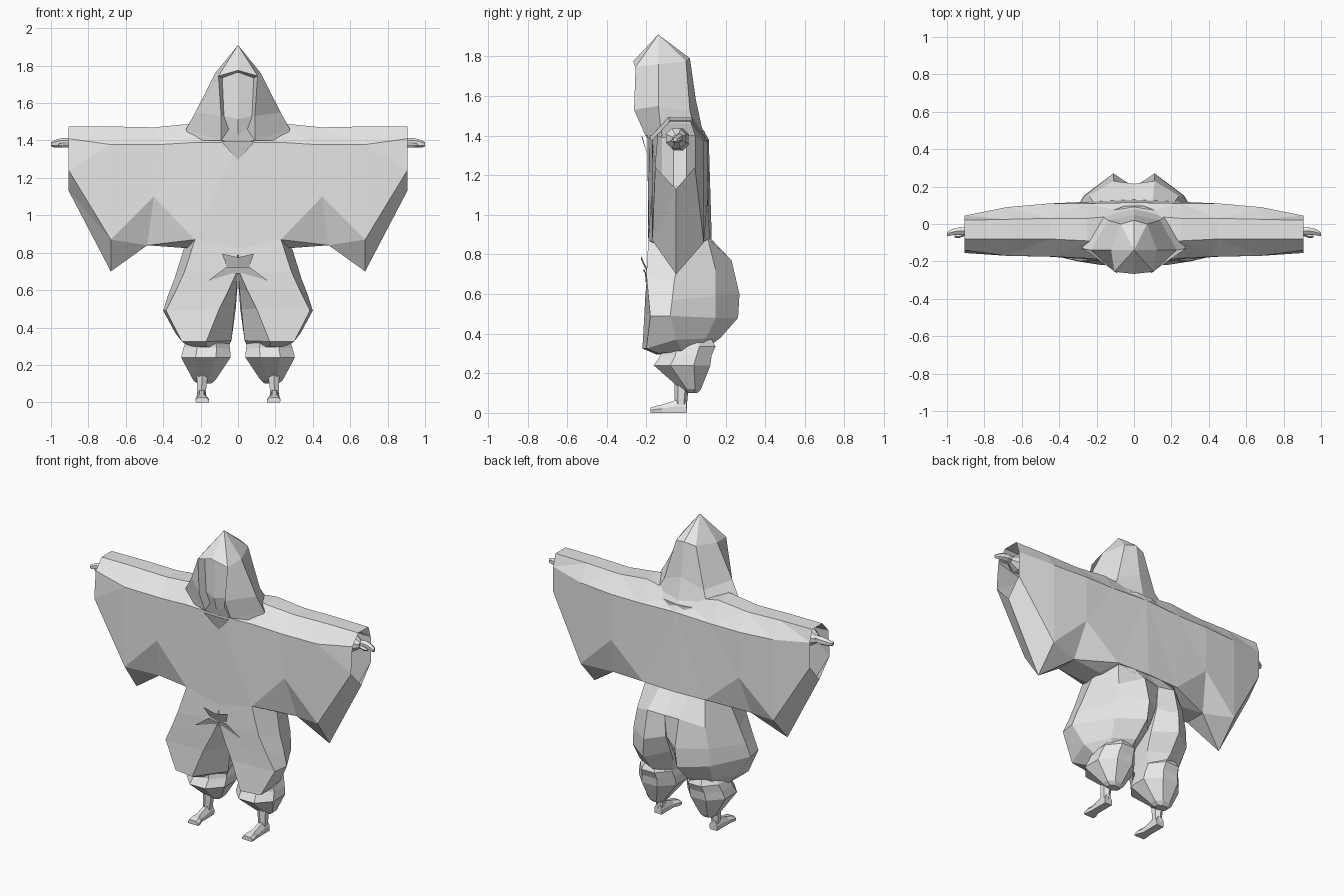
import bpy, bmesh, math
from mathutils import Vector

cloth = bpy.data.materials.new("plain_grey")
cloth.diffuse_color = (0.8, 0.8, 0.8, 1)


def finish(name, bm):
    """Mirror across x = 0, weld, orient and store as a flat-shaded object."""
    geom = bm.verts[:] + bm.edges[:] + bm.faces[:]
    bmesh.ops.mirror(bm, geom=geom, axis='X', merge_dist=0.0005)
    bmesh.ops.remove_doubles(bm, verts=bm.verts[:], dist=0.0005)
    bmesh.ops.dissolve_degenerate(bm, edges=bm.edges[:], dist=0.0005)
    bmesh.ops.recalc_face_normals(bm, faces=bm.faces[:])
    me = bpy.data.meshes.new(name)
    bm.to_mesh(me)
    bm.free()
    me.materials.append(cloth)
    ob = bpy.data.objects.new(name, me)
    bpy.context.collection.objects.link(ob)
    return ob


def loft(name, rings, closed=True, cap_start=False, cap_end=False, facet=False):
    bm = bmesh.new()
    vs = [[bm.verts.new(p) for p in r] for r in rings]
    n = len(rings[0])
    for a, b in zip(vs, vs[1:]):
        for i in range(n if closed else n - 1):
            j = (i + 1) % n
            q = (a[i], a[j], b[j], b[i])
            if any(abs(v.co.x) > 0.003 for v in q):   # no walls on the centre plane
                bm.faces.new(q)
    if cap_start:
        bm.faces.new(vs[0])
    if cap_end:
        bm.faces.new(vs[-1])
    if facet:
        bmesh.ops.triangulate(bm, faces=bm.faces[:], quad_method='SHORT_EDGE')
    return finish(name, bm)


def panels(name, polys):
    bm = bmesh.new()
    for poly in polys:
        bm.faces.new([bm.verts.new(p) for p in poly])
    return finish(name, bm)


def oval(c, rx, ry, n=8, axis='Z', turn=0.5):
    pts = []
    for i in range(n):
        t = 2 * math.pi * (i + turn) / n
        u, v = rx * math.cos(t), ry * math.sin(t)
        pts.append(Vector(c) + (Vector((u, v, 0)) if axis == 'Z' else Vector((0, u, v))))
    return pts


# Wide-sleeved robe: sections run outwards from the centre to the open cuff
loft("robe", [
    [(0, -.10, 1.45), (0, -.195, 1.39), (0, -.19, .82), (0, -.03, .82), (0, -.03, .82),
     (0, .13, .88), (0, .115, 1.38), (0, .05, 1.45)],
    [(.25, -.09, 1.49), (.23, -.185, 1.39), (.23, -.19, .87), (.285, -.10, .825), (.285, .03, .83),
     (.22, .12, .88), (.25, .11, 1.37), (.25, .03, 1.49)],
    [(.45, -.08, 1.47), (.42, -.175, 1.378), (.45, -.175, 1.10), (.485, -.10, .84), (.485, .04, .84),
     (.45, .11, 1.08), (.45, .11, 1.37), (.45, .03, 1.47)],
    [(.68, -.08, 1.475), (.68, -.17, 1.378), (.68, -.17, .87), (.68, -.05, .70), (.68, -.05, .70),
     (.68, .09, .86), (.68, .09, 1.375), (.68, .025, 1.475)],
    [(.905, -.08, 1.475), (.905, -.14, 1.41), (.905, -.155, 1.24), (.905, -.05, 1.13),
     (.905, -.05, 1.13), (.905, .045, 1.24), (.905, .045, 1.40), (.905, .02, 1.475)],
], facet=True)

# Body beneath the robe
loft("torso", [oval((0, -.03, z), rx, .13, 12) for z, rx in ((.85, .2), (1.15, .24), (1.42, .2))],
     cap_start=True, cap_end=True)

# Baggy trousers: front edge, front side, side, back side, back lobe, back seam, inseam
loft("trousers", [
    [(0, -.19, .82), (.23, -.19, .87), (.29, -.03, .82), (.21, .11, .88),
     (.10, .125, .88), (0, .125, .88), (0, -.03, .82)],
    [(.005, -.195, .70), (.285, -.20, .70), (.34, -.06, .66), (.24, .15, .72),
     (.11, .23, .77), (0, .215, .76), (0, -.05, .70)],
    [(.05, -.205, .60), (.335, -.19, .59), (.375, -.07, .57), (.265, .15, .59),
     (.11, .27, .60), (.003, .20, .62), (.008, -.05, .60)],
    [(.10, -.21, .50), (.385, -.18, .49), (.40, -.08, .49), (.27, .15, .48),
     (.12, .263, .48), (.012, .14, .50), (.018, -.05, .50)],
    [(.17, -.22, .325), (.30, -.20, .325), (.335, -.05, .37), (.255, .10, .375),
     (.13, .175, .38), (.04, .07, .41), (.035, -.05, .33)],
    [(.17, -.15, .295), (.25, -.14, .30), (.28, -.02, .31), (.23, .07, .33),
     (.13, .11, .33), (.06, .06, .33), (.05, -.04, .30)],
], cap_end=True)

# Folded sash at the crotch
panels("sash_fold", [
    [(0, -.228, .775), (.085, -.228, .795), (.06, -.196, .725), (0, -.196, .71)],
    [(0, -.218, .72), (.06, -.21, .725), (.16, -.202, .65), (.03, -.196, .69), (0, -.196, .69)],
])

# Gathered calf puffs
loft("calf_puff", [
    oval((.165, .01, .37), .09, .13),
    oval((.165, .01, .335), .12, .15),
    oval((.167, .0, .29), .135, .14),
    oval((.172, -.02, .24), .143, .155),
    oval((.18, .025, .12), .065, .055),
    oval((.18, .03, .10), .04, .03),
], cap_start=True, cap_end=True)

# Ankles and feet
loft("ankle", [oval((.19, -.02, .16), .036, .038, 6), oval((.195, -.025, .07), .028, .032, 6),
               oval((.195, -.025, .01), .026, .028, 6)], cap_start=True, cap_end=True)
loft("foot", [
    [(.17, y, 0), (.22, y, 0), (.222, y, h * .5), (.207, y, h), (.183, y, h), (.168, y, h * .5)]
    if y > -.15 else
    [(.155, y, 0), (.225, y, 0), (.228, y, h * .5), (.215, y, h), (.17, y, h), (.155, y, h * .5)]
    for y, h in ((.003, .06), (-.05, .065), (-.12, .042), (-.155, .035), (-.18, .025))
], cap_start=True, cap_end=True)

# Arms inside the sleeves, and hands
loft("arm", [oval((.2, -.04, 1.38), .06, .06, 8, 'X'), oval((.85, -.05, 1.385), .055, .055, 8, 'X'),
             oval((.90, -.045, 1.385), .025, .022, 8, 'X')], cap_start=True, cap_end=True)
loft("hand", [oval((x, y, z), w, h, 6, 'X') for x, y, z, w, h in (
    (.88, -.04, 1.39, .02, .022), (.93, -.036, 1.388, .022, .026), (.965, -.042, 1.385, .02, .022),
    (.99, -.05, 1.38, .016, .016), (1.0, -.055, 1.38, .01, .01))], cap_start=True, cap_end=True)
loft("thumb", [oval((x, y, 1.375), r, r, 5, 'X') for x, y, r in (
    (.90, -.05, .012), (.935, -.062, .013), (.96, -.066, .007))], cap_start=True, cap_end=True)

# Hood shell: face rim, side ridge, back side, back seam from the peak down
peak = (0, -.14, 1.91)
brow = (0, -.267, 1.775)
rim_top, rim_low, rim_end = (.105, -.255, 1.745), (.09, -.262, 1.53), (.09, -.205, 1.40)
loft("hood", [
    [peak] * 4,
    [rim_top, (.122, -.14, 1.76), (.07, 0, 1.775), (0, .02, 1.79)],
    [rim_low, (.228, -.14, 1.55), (.14, .02, 1.52), (0, .05, 1.58)],
    [rim_end, (.278, -.13, 1.46), (.17, .04, 1.46), (0, .08, 1.44)],
    [(.19, -.17, 1.40), (.245, -.12, 1.39), (.17, .08, 1.40), (0, .115, 1.38)],
], closed=False)

# Brow, hood lining, face and neck
face_top, face_low, jaw = (.084, -.215, 1.735), (.075, -.215, 1.53), (.05, -.21, 1.46)
forehead, mouth, chin = (0, -.235, 1.765), (0, -.24, 1.515), (0, -.215, 1.43)
panels("hood_brow", [[peak, brow, rim_top], [brow, forehead, face_top, rim_top]])
panels("hood_lining", [[rim_top, face_top, face_low, rim_low], [rim_low, face_low, jaw, rim_end]])
panels("face", [[forehead, mouth, face_low, face_top]])
panels("neck", [[face_low, mouth, chin, jaw], [jaw, chin, (0, -.19, 1.38), rim_end]])

# Collar opening
panels("collar", [[(0, -.225, 1.395), (.09, -.22, 1.395), (0, -.193, 1.295)]])
